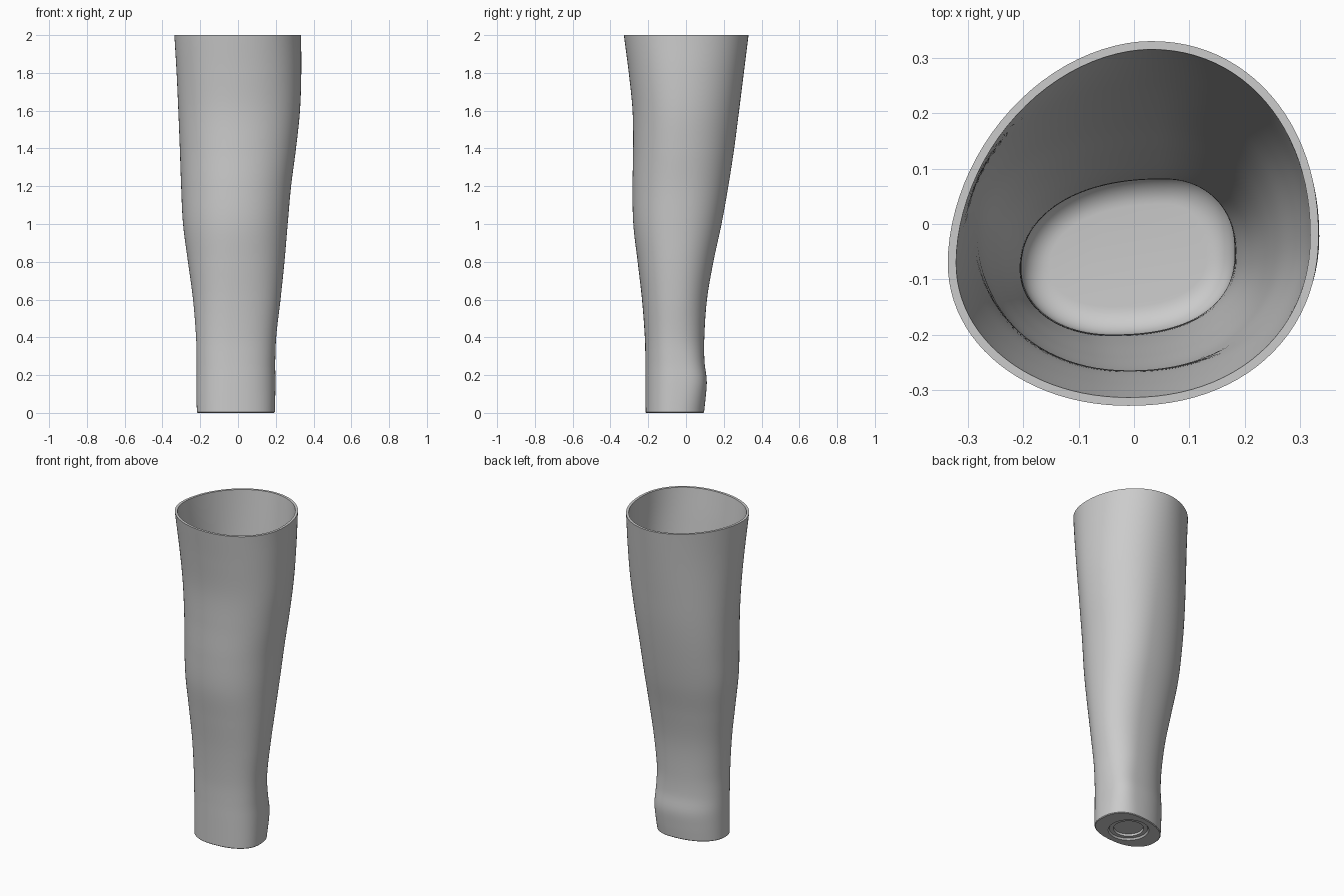
import bpy, bmesh
from math import sin, cos, pi, radians

cube = bpy.data.objects.get("Cube")
if cube:
    bpy.data.objects.remove(cube)

# Side profiles: height, left edge, right edge, front edge, back edge
EXTENTS = [
    (0.0, -.218, .195, -.215, .095), (0.08, -.219, .197, -.215, .104),
    (0.17, -.219, .198, -.215, .110), (0.27, -.219, .197, -.215, .098),
    (0.40, -.222, .202, -.218, .097), (0.60, -.238, .225, -.233, .111),
    (0.80, -.265, .246, -.256, .145), (1.0, -.291, .263, -.279, .188),
    (1.2, -.301, .281, -.283, .224), (1.4, -.308, .307, -.280, .255),
    (1.6, -.316, .328, -.283, .281), (1.8, -.325, .335, -.303, .306),
    (2.0, -.337, .334, -.329, .331)]
# Section shape: height, where the four edges peak, roundness of each quadrant
SHAPES = [
    (0.0, -.06, .05, -.08, -.04, 2.3, 2.2, 2.1, 2.35),
    (0.17, -.05, .06, -.08, -.04, 2.6, 2.2, 2.1, 2.35),
    (0.40, -.06, .05, -.08, -.04, 2.2, 2.2, 2.1, 2.3),
    (1.3, -.03, .04, 0.0, -.01, 2.1, 2.1, 2.1, 2.1),
    (2.0, -.02, .03, -.07, -.01, 2.1, 1.87, 2.05, 2.15)]
SEGMENTS = 96
WALL = 0.015
FLOOR = 0.05
FILLET = 0.05


def sample(table, z):
    """Smooth cubic interpolation of a table row at height z."""
    k = 0
    while k < len(table) - 2 and table[k + 1][0] < z:
        k += 1
    a, b = table[k], table[k + 1]
    p, q = table[max(k - 1, 0)], table[min(k + 2, len(table) - 1)]
    h = b[0] - a[0]
    t = (z - a[0]) / h
    row = []
    for i in range(1, len(a)):
        m0 = (b[i] - p[i]) / (b[0] - p[0]) * h
        m1 = (q[i] - a[i]) / (q[0] - a[0]) * h
        row.append((2*t**3 - 3*t**2 + 1) * a[i] + (t**3 - 2*t**2 + t) * m0
                   + (3*t**2 - 2*t**3) * b[i] + (t**3 - t**2) * m1)
    return row


def section(z, inset=0.0):
    """Closed outline made of four quarter superellipses."""
    x0, x1, y0, y1 = sample(EXTENTS, z)
    yr, xb, yl, xf, *power = sample(SHAPES, z)
    x0, x1, y0, y1 = x0 + inset, x1 - inset, y0 + inset, y1 - inset
    quads = [(xb, yr, x1, y1), (xb, yl, x0, y1), (xf, yl, x0, y0), (xf, yr, x1, y0)]
    points = []
    for i in range(SEGMENTS):
        angle = 2 * pi * i / SEGMENTS
        quad = i * 4 // SEGMENTS
        cx, cy, ex, ey = quads[quad]
        e = 2 / power[quad]
        points.append((cx + (ex - cx) * abs(cos(angle)) ** e,
                       cy + (ey - cy) * abs(sin(angle)) ** e, z))
    return points


def circle(radius, z):
    step = 2 * pi / SEGMENTS
    return [(-.01 + radius * cos(i * step), -.06 + radius * sin(i * step), z)
            for i in range(SEGMENTS)]


# Underside: stepped round recess, worked outward to the edge
loops = [circle(.082, .022), circle(.085, .010), circle(.108, .010),
         circle(.115, 0), section(0, .004)]
# Outer wall
steps = 90
loops += [section(.004 + 1.996 * i / steps) for i in range(steps + 1)]
# Inner wall, from the rim down to the floor fillet
low = FLOOR + FILLET
loops += [section(2 - (2 - low) * i / steps, WALL) for i in range(steps + 1)]
for i in range(1, 9):
    a = pi / 2 * i / 8
    loops.append(section(low - FILLET * sin(a), WALL + FILLET * (1 - cos(a))))

bm = bmesh.new()
rings = [[bm.verts.new(p) for p in loop] for loop in loops]
for lower, upper in zip(rings, rings[1:]):
    for i in range(SEGMENTS):
        j = (i + 1) % SEGMENTS
        bm.faces.new((lower[i], lower[j], upper[j], upper[i]))
bm.faces.new(rings[0][::-1])
bm.faces.new(rings[-1])
bmesh.ops.recalc_face_normals(bm, faces=bm.faces)
mesh = bpy.data.meshes.new("sleeve_shell")
bm.to_mesh(mesh)
bm.free()

shell = bpy.data.objects.new("sleeve_shell", mesh)
bpy.context.collection.objects.link(shell)

# Plain grey material
grey = bpy.data.materials.new("plain_grey")
grey.use_nodes = True
colour = (.6, .6, .6, 1)
grey.diffuse_color = colour
grey.node_tree.nodes["Principled BSDF"].inputs["Base Color"].default_value = colour
mesh.materials.append(grey)

bpy.ops.object.select_all(action='DESELECT')
shell.select_set(True)
bpy.context.view_layer.objects.active = shell
bpy.ops.object.shade_smooth_by_angle(angle=radians(35))
